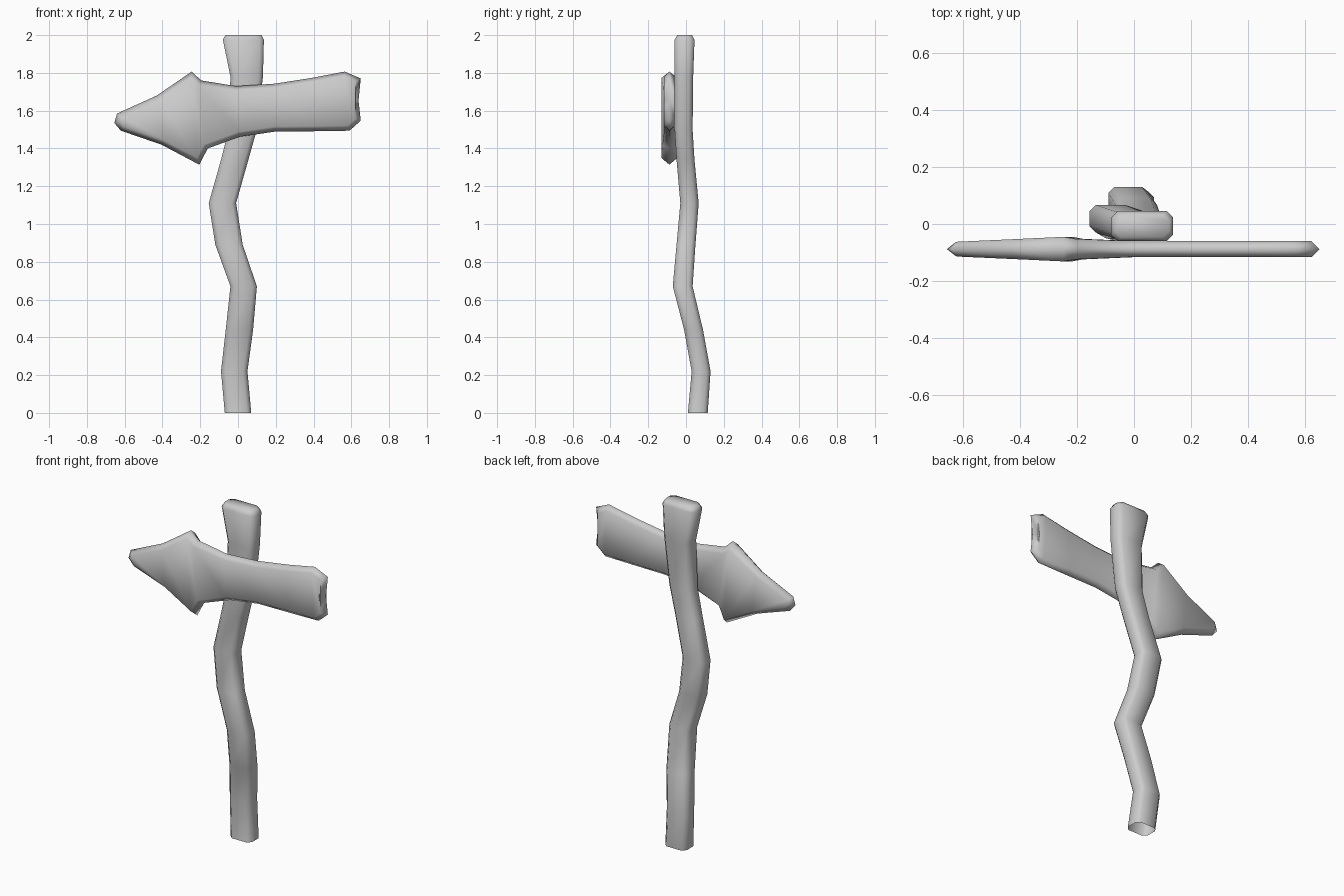
import bpy, bmesh
from mathutils import Vector

cube = bpy.data.objects.get("Cube")
if cube:
    bpy.data.objects.remove(cube, do_unlink=True)

grey = bpy.data.materials.new("plain_grey")
grey.use_nodes = True
colour = (0.6, 0.6, 0.6, 1)
grey.diffuse_color = colour
grey.node_tree.nodes["Principled BSDF"].inputs["Base Color"].default_value = colour


def finish(bm, name):
    """Turn a bmesh into a smooth-shaded object."""
    bmesh.ops.recalc_face_normals(bm, faces=bm.faces)
    for face in bm.faces:
        face.smooth = True
    mesh = bpy.data.meshes.new(name)
    bm.to_mesh(mesh)
    bm.free()
    mesh.materials.append(grey)
    obj = bpy.data.objects.new(name, mesh)
    bpy.context.collection.objects.link(obj)
    return obj


def bridge(bm, a, b):
    """Join two closed loops of equal length with quads."""
    n = len(a)
    for i in range(n):
        j = (i + 1) % n
        bm.faces.new((a[i], a[j], b[j], b[i]))


# Crooked post: chamfered rectangles as (z, left, right, front, back)
POST = [
    (0, -.07, .07, .01, .115), (.22, -.09, .05, .03, .13),
    (.44, -.065, .08, -.01, .09), (.67, -.04, .10, -.07, .035),
    (.89, -.12, .025, -.05, .05), (1.11, -.155, -.01, -.03, .067),
    (1.34, -.09, .055, -.05, .045), (1.5, -.05, .1, -.06, .035),
    (1.78, -.04, .132, -.06, .038), (1.975, -.08, .137, -.06, .045),
    (2, -.067, .124, -.047, .032),
]


def chamfered(bm, z, x0, x1, y0, y1, c=.022):
    pts = [(x0 + c, y0), (x1 - c, y0), (x1, y0 + c), (x1, y1 - c),
           (x1 - c, y1), (x0 + c, y1), (x0, y1 - c), (x0, y0 + c)]
    return [bm.verts.new((x, y, z)) for x, y in pts]


bm = bmesh.new()
rings = [chamfered(bm, *row) for row in POST]
for low, high in zip(rings, rings[1:]):
    bridge(bm, low, high)
bm.faces.new(rings[-1])
finish(bm, "post")

# Arrow board: paired upper and lower outline points with half thickness
UPPER = [(-.64, 1.585), (-.43, 1.68), (-.245, 1.807), (-.195, 1.76), (-.01, 1.73),
         (.195, 1.743), (.4, 1.775), (.565, 1.807), (.65, 1.77)]
LOWER = [(-.62, 1.494), (-.405, 1.42), (-.205, 1.314), (-.16, 1.4), (.01, 1.462),
         (.195, 1.489), (.4, 1.491), (.59, 1.494), (.65, 1.547)]
HALF = [.026, .035, .043, .036, .028, .028, .028, .028, .028]
TIP, NOTCH = (-.655, 1.535), (.638, 1.653)
CENTRE_Y = -.088
RIM = .027

outline = [Vector(p) for p in [TIP] + UPPER + [NOTCH] + LOWER[::-1]]
depth = [.024] + HALF + [.028] + HALF[::-1]
count = len(outline)


def inset(i):
    """Move an outline point inward by the rim width, mitred."""
    d1 = (outline[i] - outline[i - 1]).normalized()
    d2 = (outline[(i + 1) % count] - outline[i]).normalized()
    n1, n2 = Vector((d1.y, -d1.x)), Vector((d2.y, -d2.x))
    mid = (n1 + n2).normalized()
    return outline[i] + mid * RIM / max(mid.dot(n1), .6)


bm = bmesh.new()
rim = [bm.verts.new((p.x, CENTRE_Y, p.y)) for p in outline]
for side in (-1, 1):
    loop = []
    for i in range(count):
        p = inset(i)
        loop.append(bm.verts.new((p.x, CENTRE_Y + side * depth[i], p.y)))
    bridge(bm, rim, loop)
    # Fill the flat side with strips between upper and lower points
    last = len(UPPER)
    bm.faces.new((loop[0], loop[1], loop[-1]))
    for i in range(1, last):
        bm.faces.new((loop[i], loop[i + 1], loop[count - i - 1], loop[count - i]))
    bm.faces.new((loop[last], loop[last + 1], loop[last + 2]))
finish(bm, "arrow_board")
